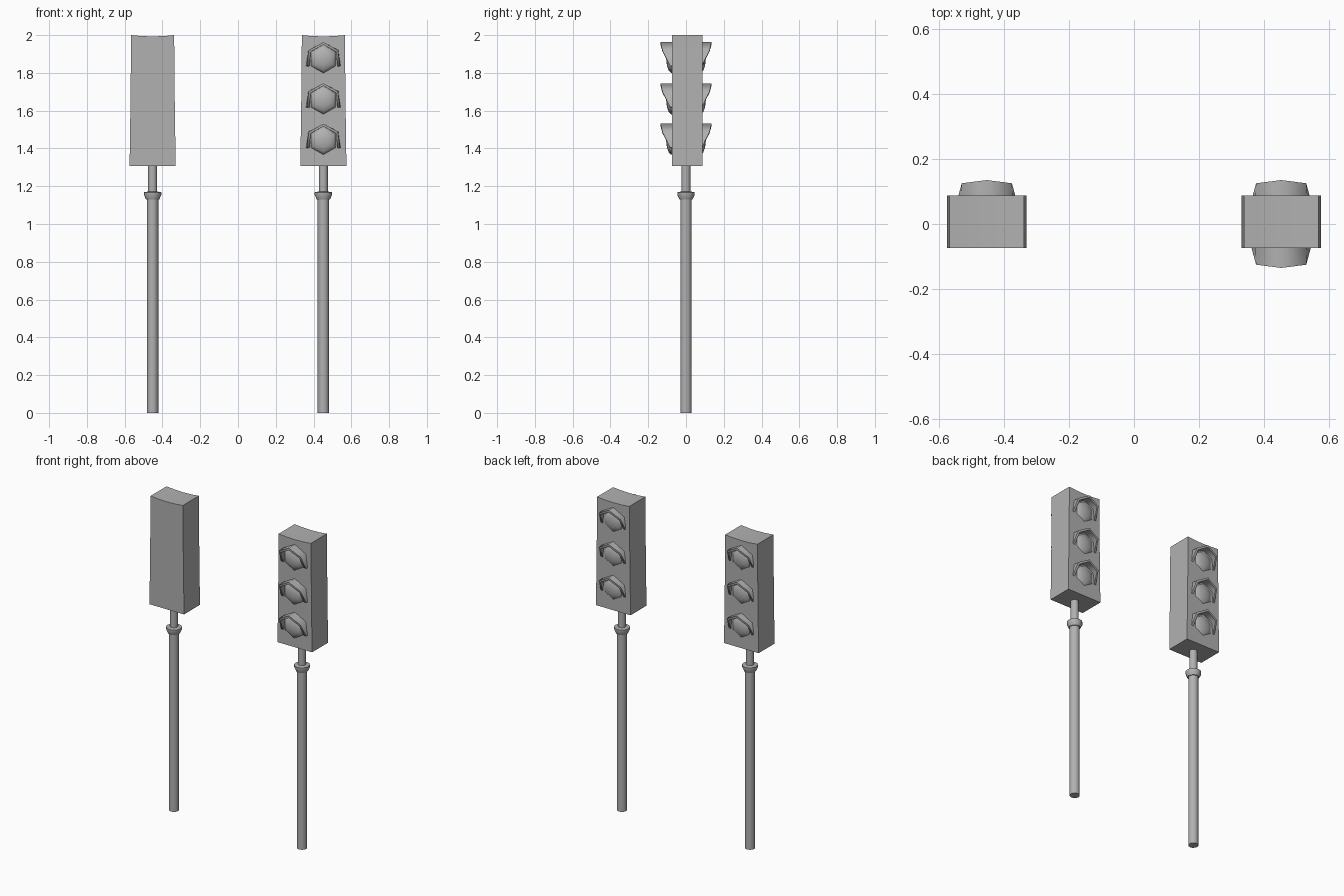
import bpy, bmesh
from math import sin, cos, pi, radians

if "Cube" in bpy.data.objects:
    bpy.data.objects.remove(bpy.data.objects["Cube"])

grey = bpy.data.materials.new("dark_grey")
grey.diffuse_color = (.44, .44, .44, 1)
grey.use_nodes = True
grey.node_tree.nodes["Principled BSDF"].inputs["Base Color"].default_value = grey.diffuse_color


def make(name, verts, faces, smooth, thickness=0):
    mesh = bpy.data.meshes.new(name)
    mesh.from_pydata(verts, [], faces)
    mesh.materials.append(grey)
    bm = bmesh.new()
    bm.from_mesh(mesh)
    bmesh.ops.recalc_face_normals(bm, faces=bm.faces)
    bm.to_mesh(mesh)
    bm.free()
    ob = bpy.data.objects.new(name, mesh)
    bpy.context.collection.objects.link(ob)
    bpy.ops.object.select_all(action='DESELECT')
    ob.select_set(True)
    bpy.context.view_layer.objects.active = ob
    if thickness:
        # sheet normals point outward so the thickness grows inward
        if mesh.polygons[1].normal.z < 0:
            mesh.flip_normals()
        mod = ob.modifiers.new("thickness", 'SOLIDIFY')
        mod.thickness = thickness
        mod.offset = -1
        bpy.ops.object.modifier_apply(modifier=mod.name)
    bpy.ops.object.shade_smooth_by_angle(angle=radians(smooth))
    return ob


def lathe(name, x, profile, n=12):
    verts = [(x + r * cos(2 * pi * i / n), r * sin(2 * pi * i / n), z)
             for r, z in profile for i in range(n)]
    faces = [(k * n + i, k * n + (i + 1) % n, (k + 1) * n + (i + 1) % n, (k + 1) * n + i)
             for k in range(len(profile) - 1) for i in range(n)]
    last = (len(profile) - 1) * n
    faces += [tuple(range(n)), tuple(range(last, last + n))]
    return make(name, verts, faces, 40)


def housing(name, x):
    # slightly tapered front outline with a dished top, extruded in depth
    outline = [(-.122, 1.307), (.122, 1.307), (.117, 1.66), (.114, 2.0),
               (.06, 1.995), (0, 1.993), (-.06, 1.995), (-.114, 2.0), (-.117, 1.66)]
    n = len(outline)
    verts = [(x + px, y, z) for y in (-.073, .088) for px, z in outline]
    faces = [(i, (i + 1) % n, (i + 1) % n + n, i + n) for i in range(n)]
    faces += [tuple(range(n)), tuple(range(n, 2 * n))]
    make(name, verts, faces, 30)


def lens(name, x, z, side):
    # six-sided smooth dome, points up and down
    n, rings = 6, [(.075, -.005), (.075, .006), (.062, .019), (.036, .028)]
    z -= .004
    verts = [(x + r * sin(pi * i / 3), side * (WALL + d), z + r * cos(pi * i / 3))
             for r, d in rings for i in range(n)]
    verts.append((x, side * (WALL + .032), z))
    faces = [(k * n + i, k * n + (i + 1) % n, (k + 1) * n + (i + 1) % n, (k + 1) * n + i)
             for k in range(len(rings) - 1) for i in range(n)]
    faces += [(18 + i, 18 + (i + 1) % n, 24) for i in range(n)]
    make(name, verts, faces, 70)


def hood(name, x, z, side):
    # five-point visor: back edge in the housing, front edge projecting
    back = [(-.092, -.043), (-.079, .043), (0, .085), (.079, .043), (.092, -.043)]
    front = [(-.088, -.040, .012), (-.077, .043, .052), (0, .085, .062),
             (.077, .043, .052), (.088, -.040, .012)]
    verts = [(x + a, side * (WALL - .004), z + b) for a, b in back]
    verts += [(x + a, side * (WALL + d), z + b) for a, b, d in front]
    faces = [(i, i + 1, i + 6, i + 5) for i in range(4)]
    make(name, verts, faces, 68, .014)


WALL = .073  # lamps sit symmetrically about the pole axis

for label, x, sides in (("left", -.452, (1,)), ("right", .452, (-1, 1))):
    # pole, collar and upper tube
    lathe(label + "_pole", x, [(.03, 0), (.03, 1.15)])
    lathe(label + "_collar", x, [(.035, 1.13), (.046, 1.154), (.046, 1.168), (.024, 1.172)])
    lathe(label + "_upper_tube", x, [(.024, 1.16), (.024, 1.32)])
    housing(label + "_housing", x)
    # three lights on each active face
    for s in sides:
        face = "back" if s > 0 else "front"
        for pos, z in (("top", 1.878), ("middle", 1.66), ("bottom", 1.446)):
            lens(f"{label}_{face}_{pos}_lens", x, z, s)
            hood(f"{label}_{face}_{pos}_hood", x, z, s)
